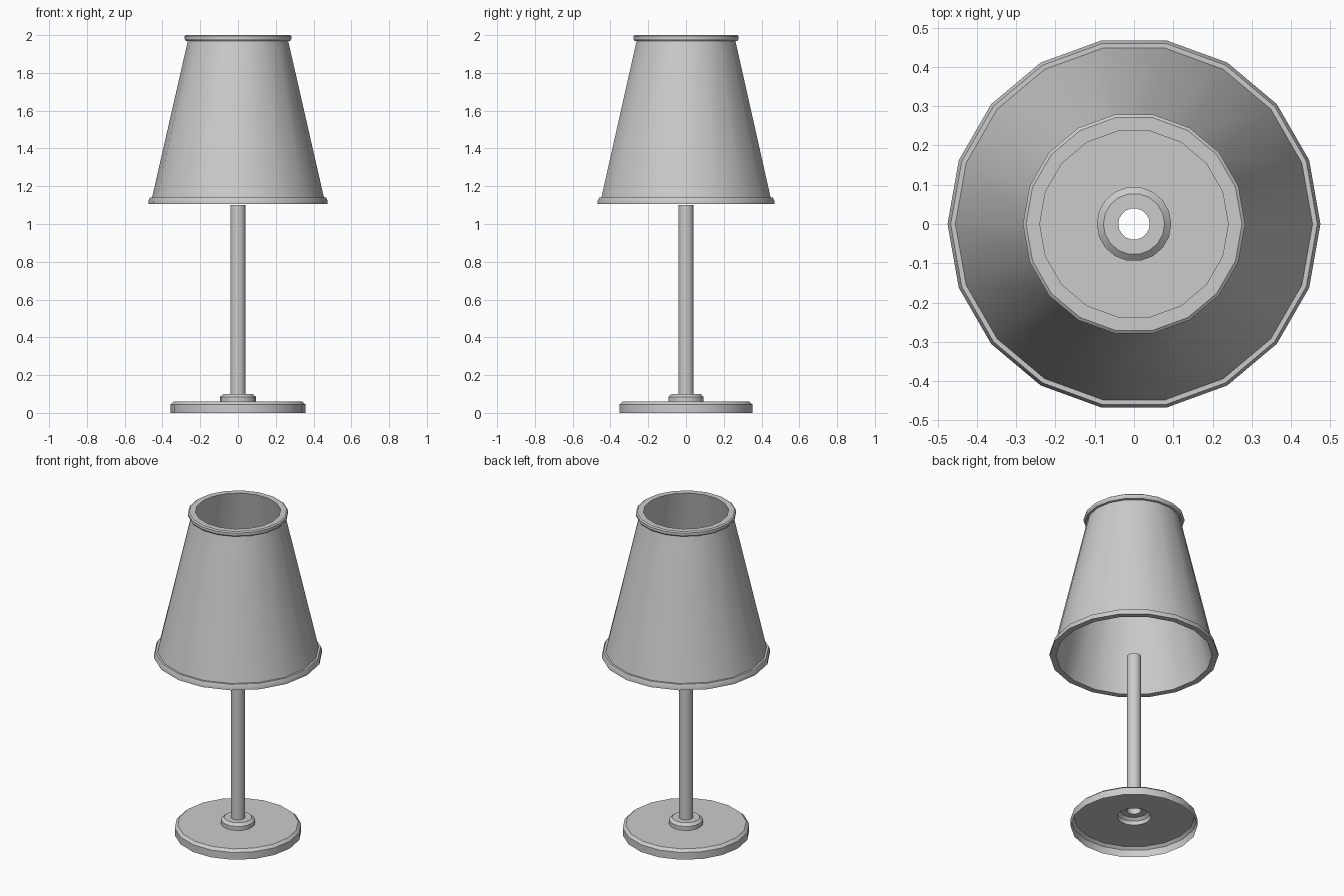
import bpy
import bmesh
from math import cos, sin, tau, radians

SIDES = 18

cube = bpy.data.objects.get("Cube")
if cube:
    bpy.data.objects.remove(cube, do_unlink=True)

grey = bpy.data.materials.new("plain_grey")
grey.use_nodes = True
colour = (0.6, 0.6, 0.6, 1)
grey.diffuse_color = colour
grey.node_tree.nodes["Principled BSDF"].inputs["Base Color"].default_value = colour


def lathe(name, profile, closed=False):
    """Spin (radius, height) points round z; points run upward on the outside."""
    bm = bmesh.new()
    rings = [[bm.verts.new((r * cos(tau * i / SIDES), r * sin(tau * i / SIDES), z))
              for i in range(SIDES)] for r, z in profile]
    pairs = list(zip(rings, rings[1:]))
    if closed:
        pairs.append((rings[-1], rings[0]))
    for low, high in pairs:
        for i in range(SIDES):
            j = (i + 1) % SIDES
            bm.faces.new((low[i], low[j], high[j], high[i]))
    mesh = bpy.data.meshes.new(name)
    bm.to_mesh(mesh)
    bm.free()
    mesh.materials.append(grey)
    obj = bpy.data.objects.new(name, mesh)
    bpy.context.collection.objects.link(obj)
    bpy.ops.object.select_all(action="DESELECT")
    obj.select_set(True)
    bpy.context.view_layer.objects.active = obj
    bpy.ops.object.shade_smooth_by_angle(angle=radians(30))
    return obj


# Hollow foot, open underneath, with a bevelled upper edge
lathe("base", [(0.357, 0), (0.357, 0.045), (0.34, 0.06), (0.095, 0.06)])

# Stepped collar where the pole meets the foot
lathe("collar", [(0.095, 0.06), (0.095, 0.085), (0.078, 0.1), (0.04, 0.1)])

# Open tube
lathe("pole", [(0.04, 0.1), (0.04, 1.1)])

# Thick-walled shade with trims at both rims
lathe("shade", [
    (0.44, 1.107), (0.475, 1.107), (0.475, 1.122), (0.467, 1.14), (0.455, 1.14),
    (0.266, 1.968), (0.277, 1.97), (0.283, 1.98), (0.283, 1.994), (0.275, 2),
    (0.24, 2)], closed=True)
